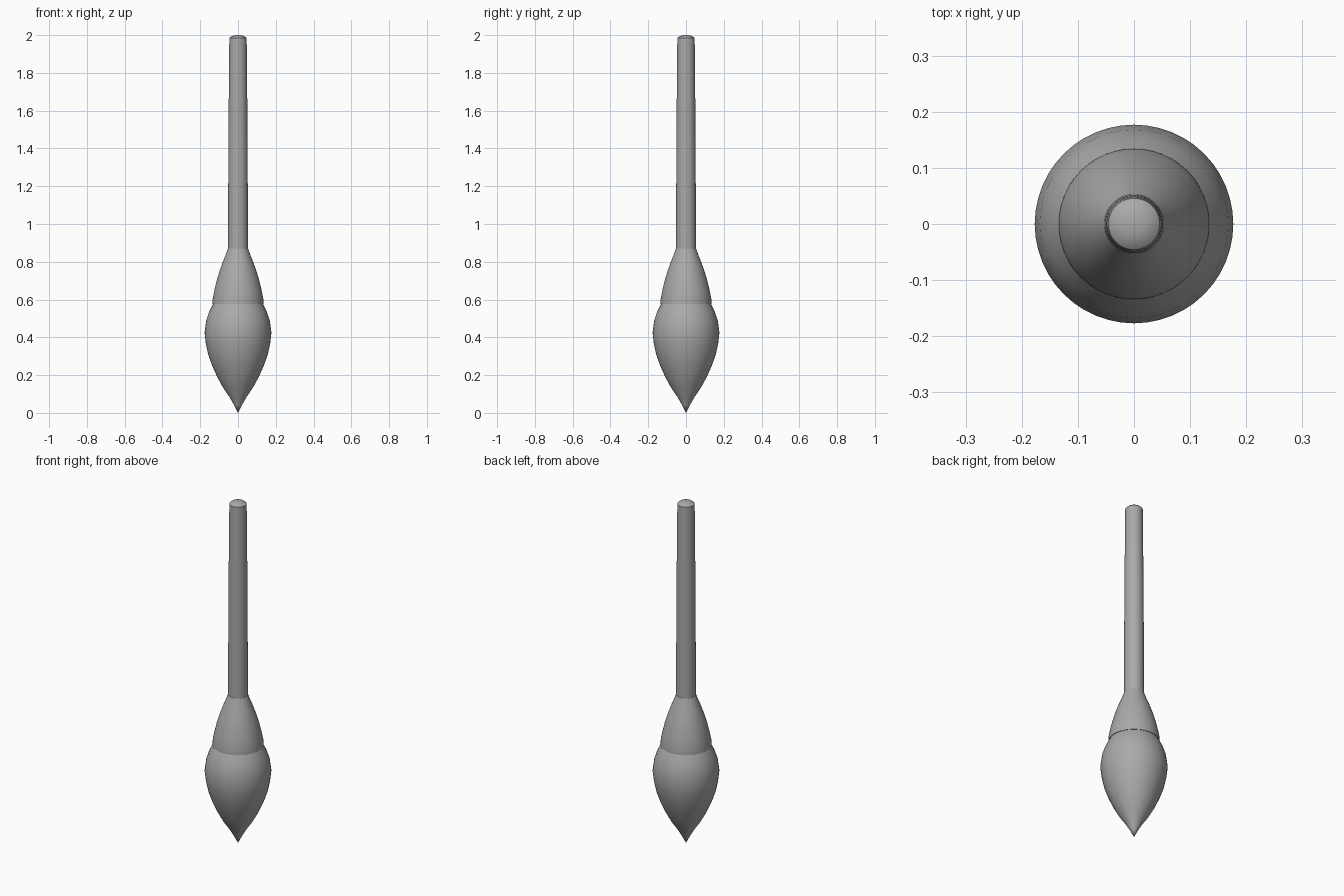
import bpy, bmesh, math

if "Cube" in bpy.data.objects:
    bpy.data.objects.remove(bpy.data.objects["Cube"])

SEGMENTS = 48

grey = bpy.data.materials.new("mid_grey")
grey.diffuse_color = (0.4, 0.4, 0.4, 1.0)
grey.use_nodes = True
grey.node_tree.nodes["Principled BSDF"].inputs["Base Color"].default_value = grey.diffuse_color


def lathe(name, profile):
    """Spin a (radius, height) profile around the z axis."""
    bm = bmesh.new()
    verts = [bm.verts.new((r, 0, z)) for r, z in profile]
    edges = [bm.edges.new(pair) for pair in zip(verts, verts[1:])]
    bmesh.ops.spin(bm, geom=verts + edges, cent=(0, 0, 0), axis=(0, 0, 1),
                   angle=2 * math.pi, steps=SEGMENTS)
    bmesh.ops.remove_doubles(bm, verts=bm.verts[:], dist=0.0003)
    bmesh.ops.recalc_face_normals(bm, faces=bm.faces[:])
    mesh = bpy.data.meshes.new(name)
    bm.to_mesh(mesh)
    bm.free()
    mesh.materials.append(grey)
    obj = bpy.data.objects.new(name, mesh)
    bpy.context.collection.objects.link(obj)
    bpy.context.view_layer.objects.active = obj
    obj.select_set(True)
    bpy.ops.object.shade_smooth_by_angle(angle=math.radians(35))
    obj.select_set(False)
    return obj


# Bristles: pointed tip, full belly, neck tucked into the ferrule
lathe("bristles", [
    (0, 0), (0.02, 0.04), (0.046, 0.085), (0.08, 0.135), (0.11, 0.19),
    (0.137, 0.25), (0.158, 0.31), (0.17, 0.365), (0.177, 0.425),
    (0.168, 0.49), (0.153, 0.535), (0.132, 0.576)])

# Ferrule: flared collar with a thin overhanging lip
lathe("ferrule", [
    (0, 0.576), (0.135, 0.576), (0.134, 0.605), (0.125, 0.65),
    (0.113, 0.7), (0.098, 0.75), (0.08, 0.8), (0.066, 0.835),
    (0.053, 0.87), (0.049, 0.872)])

# Handle: slim, slightly tapered rod with a gently domed end
lathe("handle", [
    (0, 0.865), (0.0525, 0.865), (0.0515, 1.26), (0.049, 1.66),
    (0.046, 1.985), (0.035, 1.994), (0.018, 1.999), (0, 2.0)])
